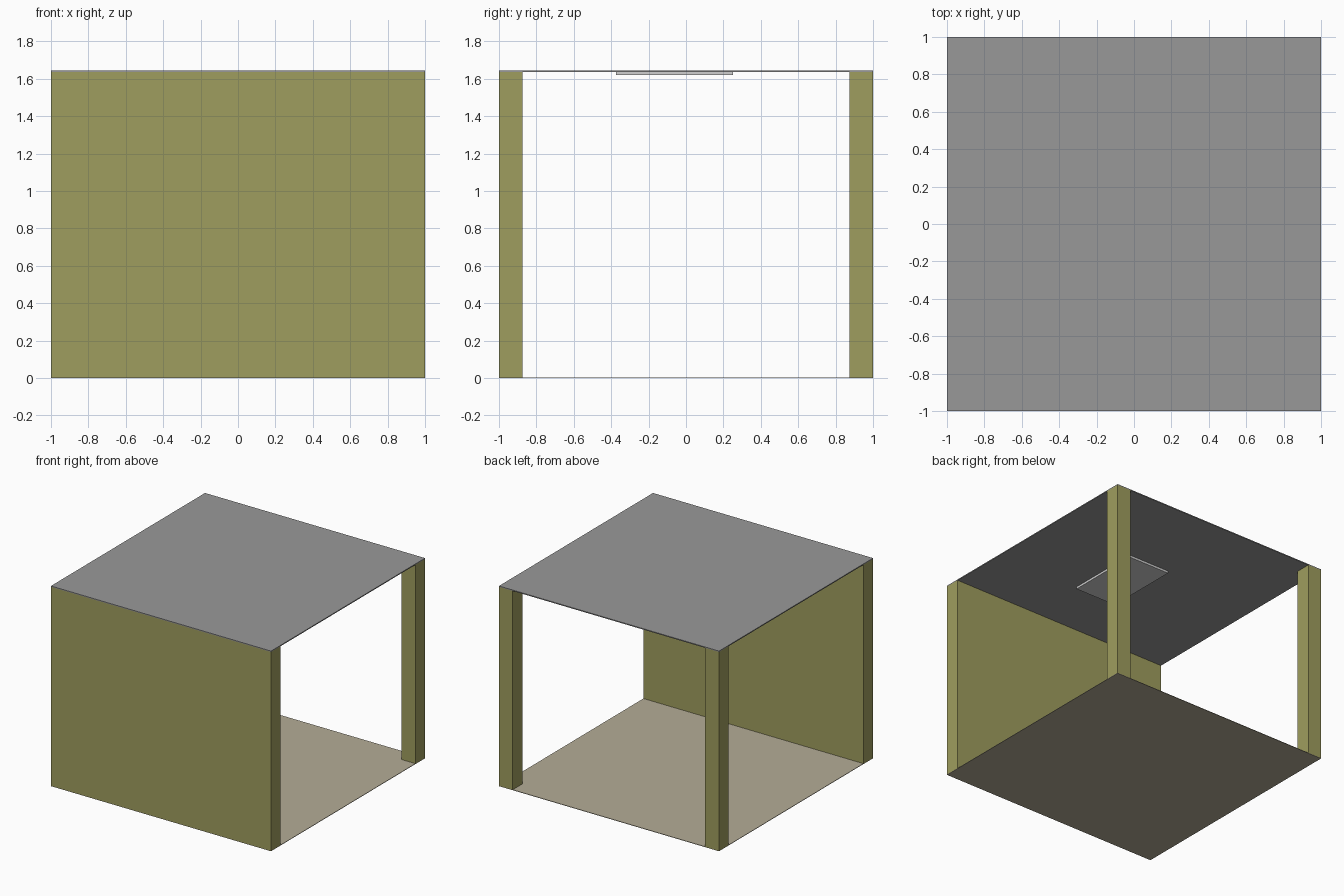
import bpy
import bmesh

if "Cube" in bpy.data.objects:
    bpy.data.objects.remove(bpy.data.objects["Cube"])


def srgb(hex_code):
    """Convert an sRGB hex colour to linear RGBA."""
    out = []
    for i in (0, 2, 4):
        c = int(hex_code[i:i + 2], 16) / 255
        out.append(c / 12.92 if c <= 0.04045 else ((c + 0.055) / 1.055) ** 2.4)
    return (*out, 1.0)


def material(name, hex_code):
    mat = bpy.data.materials.new(name)
    mat.diffuse_color = srgb(hex_code)
    mat.use_nodes = True
    mat.node_tree.nodes["Principled BSDF"].inputs["Base Color"].default_value = mat.diffuse_color
    return mat


def box(name, mat, x, y, z):
    """Flat-shaded box from (min, max) ranges on each axis."""
    bm = bmesh.new()
    bmesh.ops.create_cube(bm, size=1)
    for v in bm.verts:
        v.co = [r[0] if c < 0 else r[1] for c, r in zip(v.co, (x, y, z))]
    mesh = bpy.data.meshes.new(name)
    bm.to_mesh(mesh)
    bm.free()
    mesh.materials.append(mat)
    obj = bpy.data.objects.new(name, mesh)
    bpy.context.collection.objects.link(obj)
    return obj


olive = material("olive wall", "9F9D5E")
grey = material("grey roof", "999999")
beige = material("beige floor", "B4AC96")
pale = material("pale lamp", "D0D0D0")

FLOOR, CEILING, TOP, T = 0.004, 1.637, 1.645, 0.125
FULL = (-1, 1)

# Floor and roof slabs
box("floor", beige, FULL, FULL, (0, FLOOR))
box("roof", grey, FULL, FULL, (CEILING, TOP))

# Solid front wall
box("front_wall", olive, FULL, (-1, -1 + T), (FLOOR, CEILING))

# Two corner posts at the back
box("back_post_left", olive, (-1, -1 + T), (1 - T, 1), (FLOOR, CEILING))
box("back_post_right", olive, (1 - T, 1), (1 - T, 1), (FLOOR, CEILING))

# Ceiling lamp panel, hung under the roof
box("ceiling_lamp", pale, (-0.125, 0.25), (-0.375, 0.25), (1.619, CEILING))
